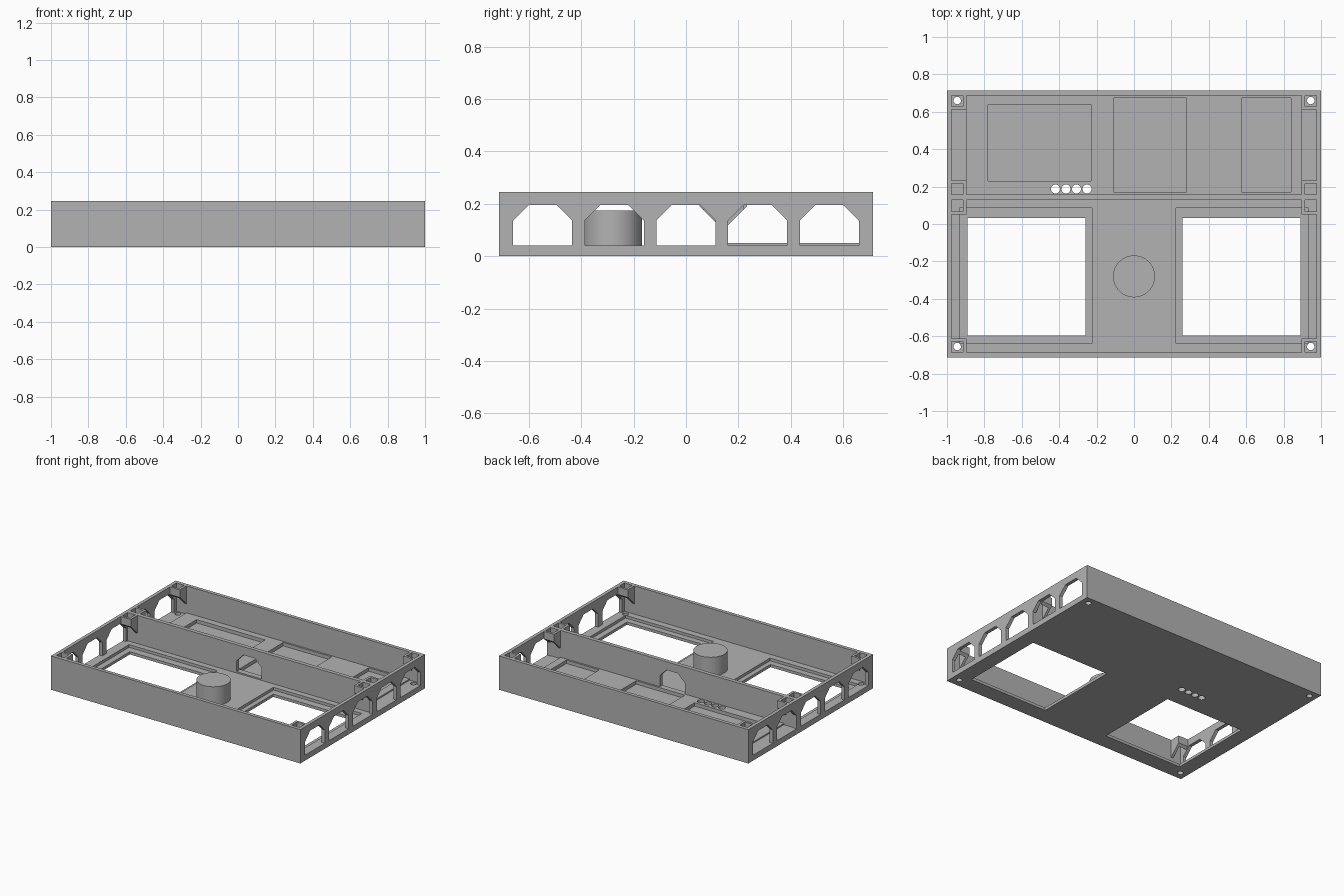
import bpy, bmesh, math
from mathutils import Vector

if "Cube" in bpy.data.objects:
    bpy.data.objects.remove(bpy.data.objects["Cube"])

grey = bpy.data.materials.new("plain grey")
grey.use_nodes = True
colour = (0.45, 0.45, 0.45, 1)
grey.diffuse_color = colour
grey.node_tree.nodes["Principled BSDF"].inputs["Base Color"].default_value = colour

W, D, H = 1.0, 0.714, 0.245      # half width, half depth, height
IX, IY = 0.975, 0.688            # inner wall faces
DIV = (0.128, 0.157)             # divider faces
FLOOR = 0.04


def finish(bm, name):
    bmesh.ops.recalc_face_normals(bm, faces=bm.faces)
    mesh = bpy.data.meshes.new(name)
    bm.to_mesh(mesh)
    bm.free()
    mesh.materials.append(grey)
    ob = bpy.data.objects.new(name, mesh)
    bpy.context.scene.collection.objects.link(ob)
    return ob


def add_prism(bm, points, offset):
    """Extrude a closed outline along the offset."""
    face = bm.faces.new([bm.verts.new(p) for p in points])
    new = bmesh.ops.extrude_face_region(bm, geom=[face])["geom"]
    verts = [g for g in new if isinstance(g, bmesh.types.BMVert)]
    bmesh.ops.translate(bm, verts=verts, vec=Vector(offset))


def prism(name, points, offset):
    bm = bmesh.new()
    add_prism(bm, points, offset)
    return finish(bm, name)


def box(name, x0, x1, y0, y1, z0, z1):
    return prism(name, [(x0, y0, z0), (x1, y0, z0), (x1, y1, z0), (x0, y1, z0)],
                 (0, 0, z1 - z0))


def cylinder(name, x, y, r, z0, z1, n):
    ring = [(x + r * math.cos(math.tau * i / n), y + r * math.sin(math.tau * i / n), z0)
            for i in range(n)]
    return prism(name, ring, (0, 0, z1 - z0))


def arch(centre, half, z0, z1, cut):
    """Opening outline with chamfered upper corners."""
    return [(centre - half, z0), (centre + half, z0), (centre + half, z1 - cut),
            (centre + half - cut, z1), (centre - half + cut, z1), (centre - half, z1 - cut)]


def cut(target, cutter):
    cutter.hide_render = True
    mod = target.modifiers.new("cut", "BOOLEAN")
    mod.operation = "DIFFERENCE"
    mod.solver = "EXACT"
    mod.object = cutter
    bpy.context.view_layer.objects.active = target
    bpy.ops.object.modifier_apply(modifier=mod.name)
    bpy.data.objects.remove(cutter)


# Tray shell with two compartments
tray = box("tray", -W, W, -D, D, 0, H)
cut(tray, box("front_cavity", -IX, IX, -IY, DIV[0], FLOOR, 1))
cut(tray, box("back_cavity", -IX, IX, DIV[1], IY, 0.05, 1))

for s in (-1, 1):
    # Lower strip of floor beside the raised back floor
    x0, x1 = sorted((s * 0.895, s * IX))
    cut(tray, box("strip", x0, x1, DIV[1], IY, FLOOR, 0.1))
    # Stepped window through the front floor
    x0, x1 = sorted((s * 0.225, s * 0.933))
    cut(tray, box("window_recess", x0, x1, -0.64, 0.085, 0.02, 0.1))
    x0, x1 = sorted((s * 0.26, s * 0.89))
    cut(tray, box("window", x0, x1, -0.596, 0.032, -0.1, 0.1))
    # Row of chamfered side openings
    for i in range(5):
        outline = arch(-0.547 + i * 0.2735, 0.1125, FLOOR, 0.195, 0.058)
        cut(tray, prism("side_opening", [(s * 0.96, y, z) for y, z in outline],
                        (s * 0.1, 0, 0)))
    # Corner screw holes
    for y in (-0.655, 0.66):
        cut(tray, cylinder("screw_hole", s * 0.945, y, 0.02, -0.1, 0.1, 24))

# Shallow pockets in the back floor
for x0, x1, y0, y1 in ((-0.78, -0.23, 0.23, 0.64), (-0.11, 0.28, 0.17, 0.675),
                       (0.575, 0.84, 0.17, 0.675)):
    cut(tray, box("pocket", x0, x1, y0, y1, 0.025, 0.1))

# Row of small round holes
for i in range(4):
    cut(tray, cylinder("small_hole", -0.42 + i * 0.0563, 0.187, 0.024, -0.1, 0.1, 24))

# Cable passage in the divider
cut(tray, prism("passage", [(x, 0.1, z) for x, z in arch(0, 0.1, 0.05, 0.185, 0.055)],
                (0, 0.08, 0)))

# Round pedestal
pedestal = cylinder("pedestal", 0, -0.28, 0.112, 0.03, 0.175, 64)
bpy.ops.object.select_all(action="DESELECT")
pedestal.select_set(True)
bpy.context.view_layer.objects.active = pedestal
bpy.ops.object.shade_smooth_by_angle(angle=math.radians(30))


# Square sockets with sloping undersides, at the corners and the divider
def socket(name, side, wall, direction):
    def outline(x, a, b):
        return [(side * x, wall + direction * a, H), (side * x, wall + direction * b, H),
                (side * x, wall + direction * b, 0.115 + b),
                (side * x, wall + direction * a, 0.115 + a)]
    bm = bmesh.new()
    add_prism(bm, outline(0.895, 0, 0.076), (side * 0.018, 0, 0))
    add_prism(bm, outline(0.913, 0.06, 0.076), (side * 0.064, 0, 0))
    finish(bm, name)


for s, label in ((-1, "right"), (1, "left")):
    socket("front_socket_" + label, s, -IY, 1)
    socket("divider_front_socket_" + label, s, DIV[0], -1)
    socket("divider_back_socket_" + label, s, DIV[1], 1)
    socket("back_socket_" + label, s, IY, -1)
